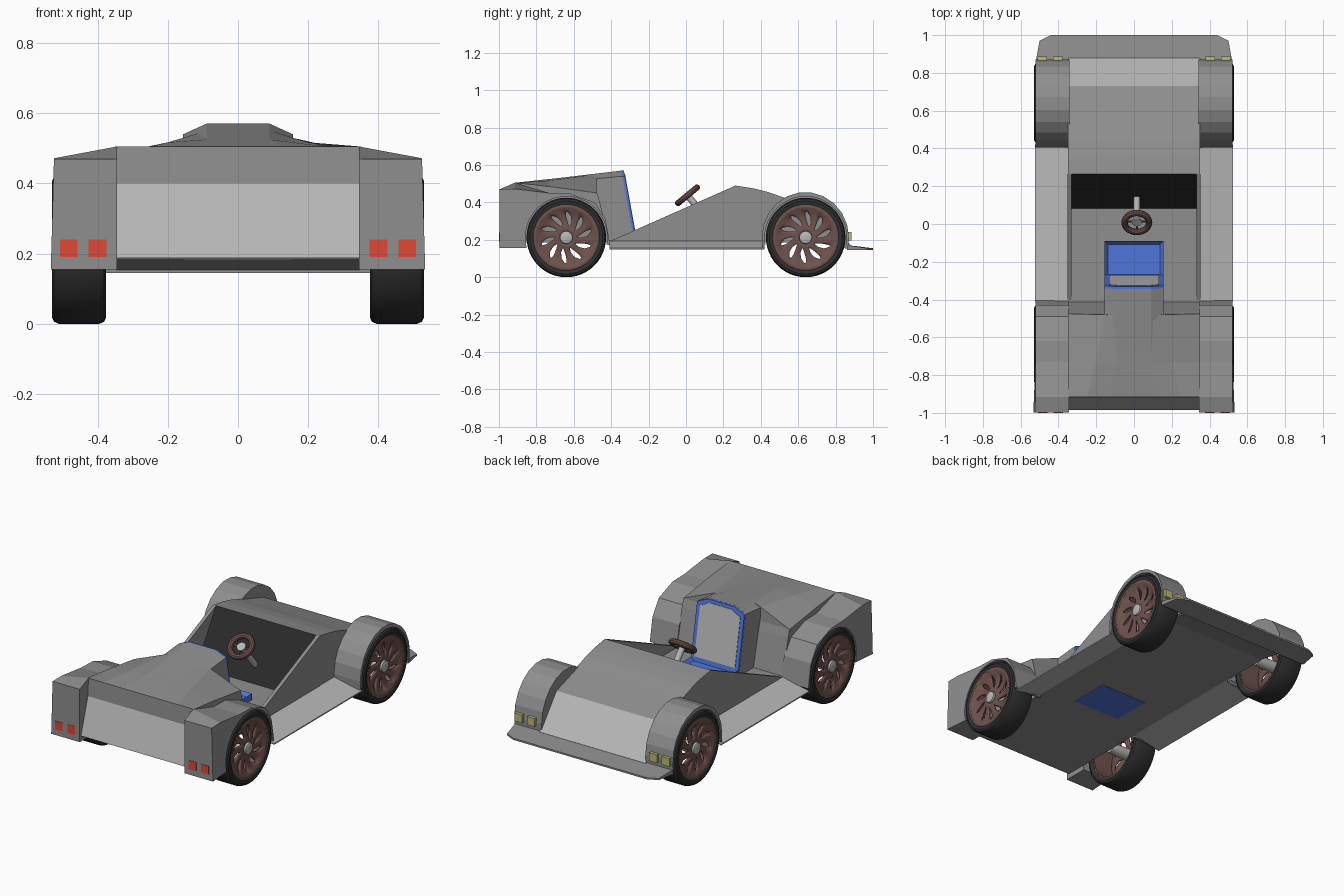
import bpy, bmesh, math
from mathutils import Vector, Matrix

if "Cube" in bpy.data.objects:
    bpy.data.objects.remove(bpy.data.objects["Cube"])


def mat(name, r, g, b):
    m = bpy.data.materials.new(name)
    m.diffuse_color = (r, g, b, 1)
    m.use_nodes = True
    m.node_tree.nodes["Principled BSDF"].inputs["Base Color"].default_value = m.diffuse_color
    return m


GREY = mat("body grey", .275, .275, .275)
LIGHT = mat("light grey", .48, .48, .48)
DARK = mat("dark trim", .025, .025, .025)
RUBBER = mat("tyre black", .03, .03, .03)
BROWN = mat("rim brown", .16, .085, .075)
BLUE = mat("seat blue", .08, .18, .70)
RED = mat("tail light red", .75, .065, .035)
YELLOW = mat("headlight yellow", .52, .48, .18)


def finish(bm, name, mats, mirror=False, smooth=False, rule=None):
    bmesh.ops.recalc_face_normals(bm, faces=bm.faces)
    bm.normal_update()
    if rule:
        for f in bm.faces:
            f.material_index = rule(f.normal, f.calc_center_median())
    me = bpy.data.meshes.new(name)
    bm.to_mesh(me)
    bm.free()
    ob = bpy.data.objects.new(name, me)
    bpy.context.collection.objects.link(ob)
    for m in mats:
        me.materials.append(m)
    if smooth:
        bpy.ops.object.select_all(action='DESELECT')
        ob.select_set(True)
        bpy.context.view_layer.objects.active = ob
        bpy.ops.object.shade_smooth_by_angle(angle=math.radians(35))
    if mirror:
        ob.modifiers.new("mirror", 'MIRROR')
    return ob


def prism(name, pts, vec, mats, mirror=False, rule=None, edit=None):
    """Polygon swept along a vector; edit moves single vertices afterwards."""
    bm = bmesh.new()
    a = [bm.verts.new(p) for p in pts]
    b = [bm.verts.new(Vector(p) + Vector(vec)) for p in pts]
    n = len(a)
    bm.faces.new(a)
    bm.faces.new(b[::-1])
    for i in range(n):
        bm.faces.new((a[i], b[i], b[(i + 1) % n], a[(i + 1) % n]))
    if edit:
        for v in bm.verts:
            edit(v.co)
    return finish(bm, name, mats, mirror, rule=rule)


def side(name, yz, x0, x1, mats, **kw):
    return prism(name, [(x0, y, z) for y, z in yz], (x1 - x0, 0, 0), mats, **kw)


def box(name, lo, hi, mats, **kw):
    return side(name, [(lo[1], lo[2]), (hi[1], lo[2]), (hi[1], hi[2]), (lo[1], hi[2])],
                lo[0], hi[0], mats, **kw)


def loft(name, sections, mats, rule=None):
    """Symmetric hull through half sections that run from top to bottom."""
    bm = bmesh.new()
    rows = [([bm.verts.new(p) for p in s], [bm.verts.new((-p[0], p[1], p[2])) for p in s])
            for s in sections]
    for (r0, l0), (r1, l1) in zip(rows, rows[1:]):
        ring0, ring1 = r0 + l0[::-1], r1 + l1[::-1]
        n = len(ring0)
        for i in range(n):
            j = (i + 1) % n
            bm.faces.new((ring0[i], ring0[j], ring1[j], ring1[i]))
    for r, l in (rows[0], rows[-1]):
        for i in range(len(r) - 1):
            bm.faces.new((r[i], r[i + 1], l[i + 1], l[i]))
    return finish(bm, name, mats, rule=rule)


def lathe(name, prof, cy, cz, mats, n=48):
    """Closed (x, radius) profile turned about the wheel axis."""
    bm = bmesh.new()
    rings = []
    for k in range(n):
        a = 2 * math.pi * k / n
        rings.append([bm.verts.new((x, cy + r * math.cos(a), cz + r * math.sin(a))) for x, r in prof])
    m = len(prof)
    for k in range(n):
        p, q = rings[k], rings[(k + 1) % n]
        for i in range(m):
            bm.faces.new((p[i], p[(i + 1) % m], q[(i + 1) % m], q[i]))
    return finish(bm, name, mats, mirror=True, smooth=True)


def arc(cy, cz, r, a0, a1, n):
    return [(cy + r * math.cos(math.radians(a0 + (a1 - a0) * i / n)),
             cz + r * math.sin(math.radians(a0 + (a1 - a0) * i / n))) for i in range(n + 1)]


WY, WZ, WR = .64, .2125, .2125

# thin raised floor pan and side sills that slope down outwards
side("floor", [(-.98, .185), (.7, .185), (.875, .15), (.875, .16), (.7, .195), (-.98, .195)],
     -.346, .346, [GREY])
prism("side_sill", [(.34, -.41, .195), (.525, -.41, .155), (.525, -.41, .148), (.34, -.41, .187)],
      (0, .83, 0), [LIGHT], mirror=True)

# hood with dashboard (dark) and light nose panel
side("hood", [(.08, .19), (.19, .37), (.265, .49), (.36, .475), (.44, .455), (.54, .42),
              (.73, .36), (.88, .17), (.87, .16), (.7, .19)], -.349, .349, [GREY, DARK, LIGHT],
     rule=lambda n, c: 1 if n.y < -.4 else 2 if n.y > .6 and c.z > .2 else 0)
side("cockpit_wall", [(-.42, .187), (.265, .49), (.265, .187)], .33, .351, [GREY], mirror=True)

# front fenders with closed inner wheel wells, and splitter
outer = arc(WY - .002, WZ, .233, 0, 180, 11)
outer = [(y, z + max(0, z - WZ) * .04) for y, z in outer]
side("front_fender", outer + [(.407, .16)]
     + arc(WY, WZ, .219, 190, -10, 20) + [(.869, .16)], .345, .522, [GREY], mirror=True)
side("front_wheel_well", outer + [(.407, .187), (.7, .187), (.869, .16)], .342, .352, [GREY], mirror=True)


def wedge(co):
    if co.z > .15:
        co.z = .172 if co.y < .9 else .155


prism("front_splitter", [(-.52, .86, .145), (-.5, .97, .145), (-.44, 1, .145), (.44, 1, .145),
                         (.5, .97, .145), (.52, .86, .145)], (0, 0, .03), [GREY], edit=wedge)


# rear fenders rising to the deck, with flared tail
def tail(co):
    if co.x < .4 and co.z > .471:
        co.z = .505
    if co.x > .4 and co.y < -.95:
        co.x = .533 if co.z < .3 else .524


side("rear_fender", [(-.997, .155), (-.997, .47), (-.915, .472), (-.73, .45), (-.62, .447), (-.49, .40),
                     (-.43, .31), (-.405, .17)] + arc(-WY, WZ, .219, -10, 195, 20) + [(-.87, .155)],
     .345, .522, [GREY], mirror=True, edit=tail)

# rear deck, widening from the headrest to the tail
loft("rear_deck", [
    [(.09, -.485, .55), (.155, -.48, .53), (.35, -.475, .45), (.35, -.46, .4), (.35, -.41, .188)],
    [(.09, -.73, .525), (.2, -.73, .517), (.35, -.73, .485), (.35, -.73, .4), (.35, -.73, .188)],
    [(.13, -.915, .505), (.25, -.915, .505), (.35, -.915, .505), (.35, -.92, .4), (.35, -.985, .188)],
], [GREY, LIGHT], rule=lambda n, c: 1 if n.y < -.6 and c.z < .4 else 0)


# headrest, seat back and its padding share one sloped outline
def slab(dy, w, bottom, d):
    pts = [(.09 - d, .57 - d), (w, .54 - d), (w, bottom)]
    return [(x, -.345 + dy + (.57 - z) * .18, z) for x, z in pts]


loft("headrest", [slab(0, .156, .19, 0),
                  [(.09, -.75, .522), (.156, -.75, .5), (.156, -.75, .19)]], [GREY])
loft("seat_back", [slab(-.001, .1555, .2, .0005), slab(.013, .1555, .2, .0005)], [BLUE])
loft("seat_padding", [slab(.008, .133, .24, .018), slab(.016, .133, .24, .018)], [LIGHT])

# seat base: tray with a sunk cushion, showing through the floor
bm = bmesh.new()
bmesh.ops.create_cube(bm, size=1, matrix=Matrix.Translation((0, -.21, .207))
                      @ Matrix.Diagonal((.31, .24, .05, 1)))
top = [f for f in bm.faces if f.normal.z > .9]
bmesh.ops.inset_region(bm, faces=top, thickness=.025, depth=-.02)
finish(bm, "seat_base", [BLUE])

# lights
for i, x in enumerate((.375, .457)):
    box(f"tail_light_{i}", (x, -1, .19), (x + .05, -.993, .24), [RED], mirror=True)
    box(f"headlight_{i}", (x + .003, .86, .195), (x + .053, .886, .243), [YELLOW], mirror=True)

# wheels: tyre, rim barrel, swirled slotted disc and hub
RINGS = [(.02, .0, .505), (.05, .0, .505), (.06, .08, .503), (.085, .30, .500),
         (.115, .28, .500), (.138, .08, .506), (.160, .0, .515), (.178, .0, .522)]
for cy, end in ((WY, "front"), (-WY, "rear")):
    lathe(end + "_tyre", [(.385, .172), (.376, .195), (.381, .206), (.395, WR), (.51, WR),
                          (.524, .206), (.529, .195), (.524, .172)], cy, WZ, [RUBBER])
    lathe(end + "_rim_barrel", [(.386, .175), (.524, .175), (.524, .165), (.386, .165)], cy, WZ, [BROWN])
    lathe(end + "_hub", [(.36, .001), (.36, .03), (.50, .036), (.522, .033), (.526, .025), (.526, .001)],
          cy, WZ, [LIGHT], n=24)
    bm = bmesh.new()
    rows = []
    for r, w, x in RINGS:
        row = []
        for k in range(10):
            step = 2 * math.pi / 10
            base = k * step + (r - .05) * 3.2
            half = max(w * .85, .04) / 2
            for t in (-half, half, step * .36, step * .64):
                row.append(bm.verts.new((x, cy + r * math.cos(base + t), WZ + r * math.sin(base + t))))
        rows.append(row)
    for j in range(len(rows) - 1):
        for k in range(40):
            if k % 4 == 0 and 2 <= j <= 4:
                continue  # slot opening
            q = (k + 1) % 40
            bm.faces.new((rows[j][k], rows[j][q], rows[j + 1][q], rows[j + 1][k]))
    disc = finish(bm, end + "_rim_disc", [BROWN], smooth=True)
    s = disc.modifiers.new("thickness", 'SOLIDIFY')
    s.thickness = .012
    s.offset = 0
    disc.modifiers.new("mirror", 'MIRROR')

# steering wheel and column
TILT = Matrix.Translation((.015, .008, .438)) @ Matrix.Rotation(.69, 4, 'X')
bm = bmesh.new()
ring = []
for i in range(28):
    a = 2 * math.pi * i / 28
    ring.append([bm.verts.new(((.065 + .017 * math.cos(b)) * math.cos(a),
                               (.065 + .017 * math.cos(b)) * math.sin(a), .017 * math.sin(b)))
                 for b in [2 * math.pi * j / 10 for j in range(10)]])
for i in range(28):
    for j in range(10):
        p, q, k = ring[i], ring[(i + 1) % 28], (j + 1) % 10
        bm.faces.new((p[j], q[j], q[k], p[k]))
bm.transform(TILT)
finish(bm, "steering_wheel", [BROWN], smooth=True)
for name, r, depth, z in (("steering_column", .018, .23, -.12), ("steering_hub", .026, .012, -.006)):
    bm = bmesh.new()
    bmesh.ops.create_cone(bm, cap_ends=True, segments=16, radius1=r, radius2=r, depth=depth,
                          matrix=Matrix.Translation((0, 0, z)))
    bm.transform(TILT)
    finish(bm, name, [LIGHT], smooth=True)
bm = bmesh.new()
for a in (0, math.pi, -math.pi / 2):
    bmesh.ops.create_cube(bm, size=1, matrix=Matrix.Rotation(a, 4, 'Z')
                          @ Matrix.Translation((.04, 0, -.008)) @ Matrix.Diagonal((.04, .01, .008, 1)))
bm.transform(TILT)
finish(bm, "steering_spokes", [BROWN])
